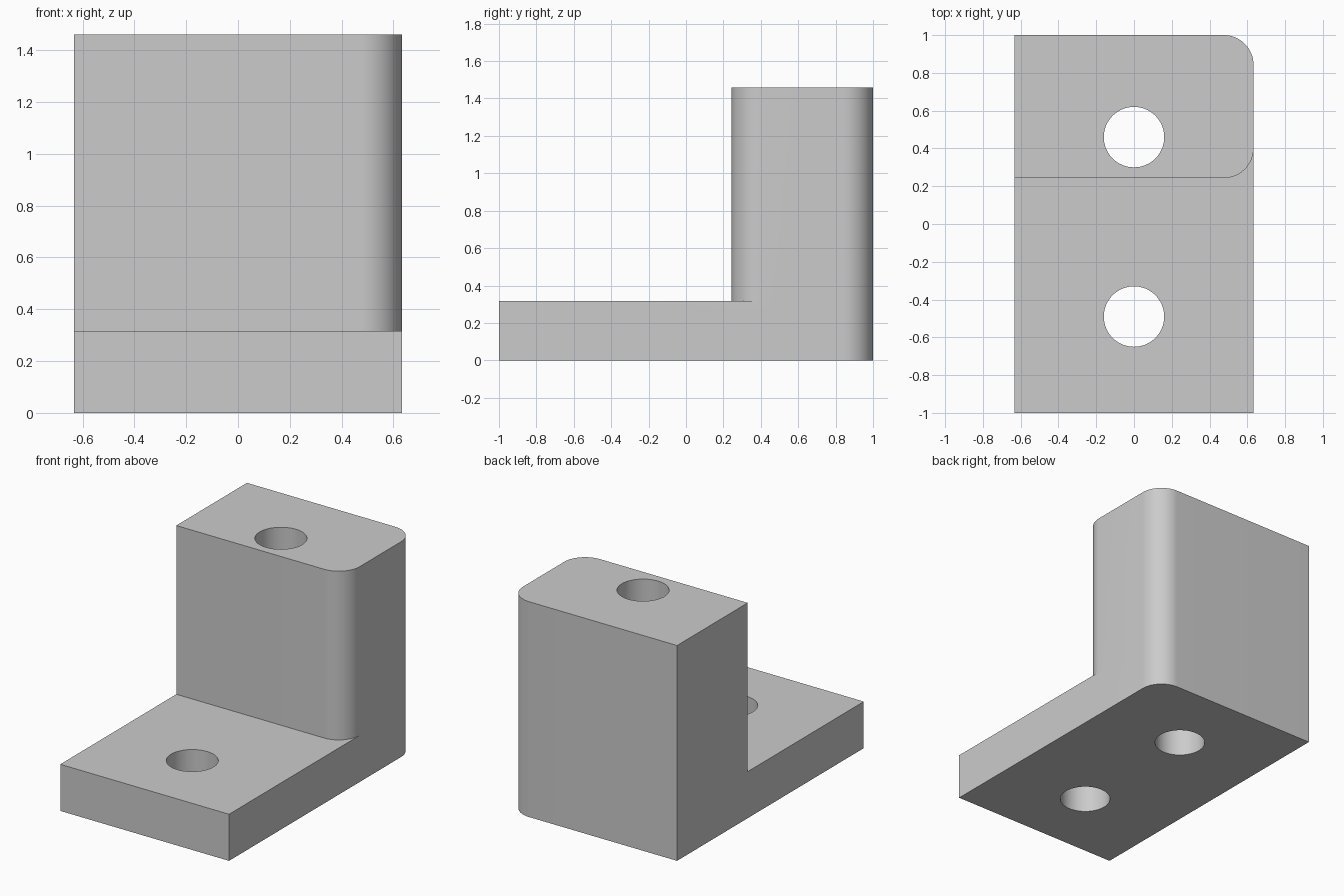
import bpy, bmesh
from math import sin, cos, pi

cube = bpy.data.objects.get("Cube")
if cube:
    bpy.data.objects.remove(cube, do_unlink=True)

HALF_W, HALF_D = 0.633, 1.0
TOWER_Y, PLATE_Z, TOP_Z = 0.243, 0.316, 1.46
ROUND, HOLE_R = 0.158, 0.16
HOLES_Y = (-0.49, 0.46)

grey = bpy.data.materials.new("plain_grey")
grey.use_nodes = True
colour = (0.6, 0.6, 0.6, 1)
grey.diffuse_color = colour
grey.node_tree.nodes["Principled BSDF"].inputs["Base Color"].default_value = colour


def arc(cx, cy, r, start, end, steps):
    """Points along an arc, angles in radians."""
    angles = [start + (end - start) * i / steps for i in range(steps + 1)]
    return [(cx + r * cos(a), cy + r * sin(a)) for a in angles]


def prism(name, outline, z0, z1):
    """Upright solid from a counter-clockwise outline."""
    bm = bmesh.new()
    base = bm.faces.new([bm.verts.new((x, y, z0)) for x, y in outline])
    out = bmesh.ops.extrude_face_region(bm, geom=[base], use_keep_orig=True)
    top = [v for v in out["geom"] if isinstance(v, bmesh.types.BMVert)]
    bmesh.ops.translate(bm, verts=top, vec=(0, 0, z1 - z0))
    bmesh.ops.recalc_face_normals(bm, faces=bm.faces)
    mesh = bpy.data.meshes.new(name)
    bm.to_mesh(mesh)
    bm.free()
    mesh.materials.append(grey)
    obj = bpy.data.objects.new(name, mesh)
    bpy.context.collection.objects.link(obj)
    return obj


def combine(target, tool, operation):
    """Apply a boolean and discard the tool."""
    mod = target.modifiers.new(operation.lower(), "BOOLEAN")
    mod.operation, mod.object, mod.solver = operation, tool, "EXACT"
    bpy.context.view_layer.objects.active = target
    bpy.ops.object.modifier_apply(modifier=mod.name)
    bpy.data.objects.remove(tool, do_unlink=True)


# Base plate, with one rounded back corner
cx = HALF_W - ROUND
back_round = arc(cx, HALF_D - ROUND, ROUND, 0, pi / 2, 16)
front_round = arc(cx, TOWER_Y + ROUND, ROUND, -pi / 2, 0, 16)
bracket = prism("stepped_bracket", [(-HALF_W, -HALF_D), (HALF_W, -HALF_D)]
                + back_round + [(-HALF_W, HALF_D)], 0, PLATE_Z)

# Tall block, rounded on both left corners
tower = prism("tall_block", [(-HALF_W, TOWER_Y)] + front_round
              + back_round + [(-HALF_W, HALF_D)], 0, TOP_Z)
combine(bracket, tower, "UNION")

# Through holes
for y in HOLES_Y:
    drill = prism("hole_cutter", arc(0, y, HOLE_R, 0, 2 * pi, 64)[:-1], -0.1, TOP_Z + 0.1)
    drill.hide_render = True
    combine(bracket, drill, "DIFFERENCE")

# Smooth the curved walls and keep the edges crisp
bpy.ops.object.select_all(action="DESELECT")
bracket.select_set(True)
bpy.context.view_layer.objects.active = bracket
bpy.ops.object.shade_smooth_by_angle(angle=pi / 6)
